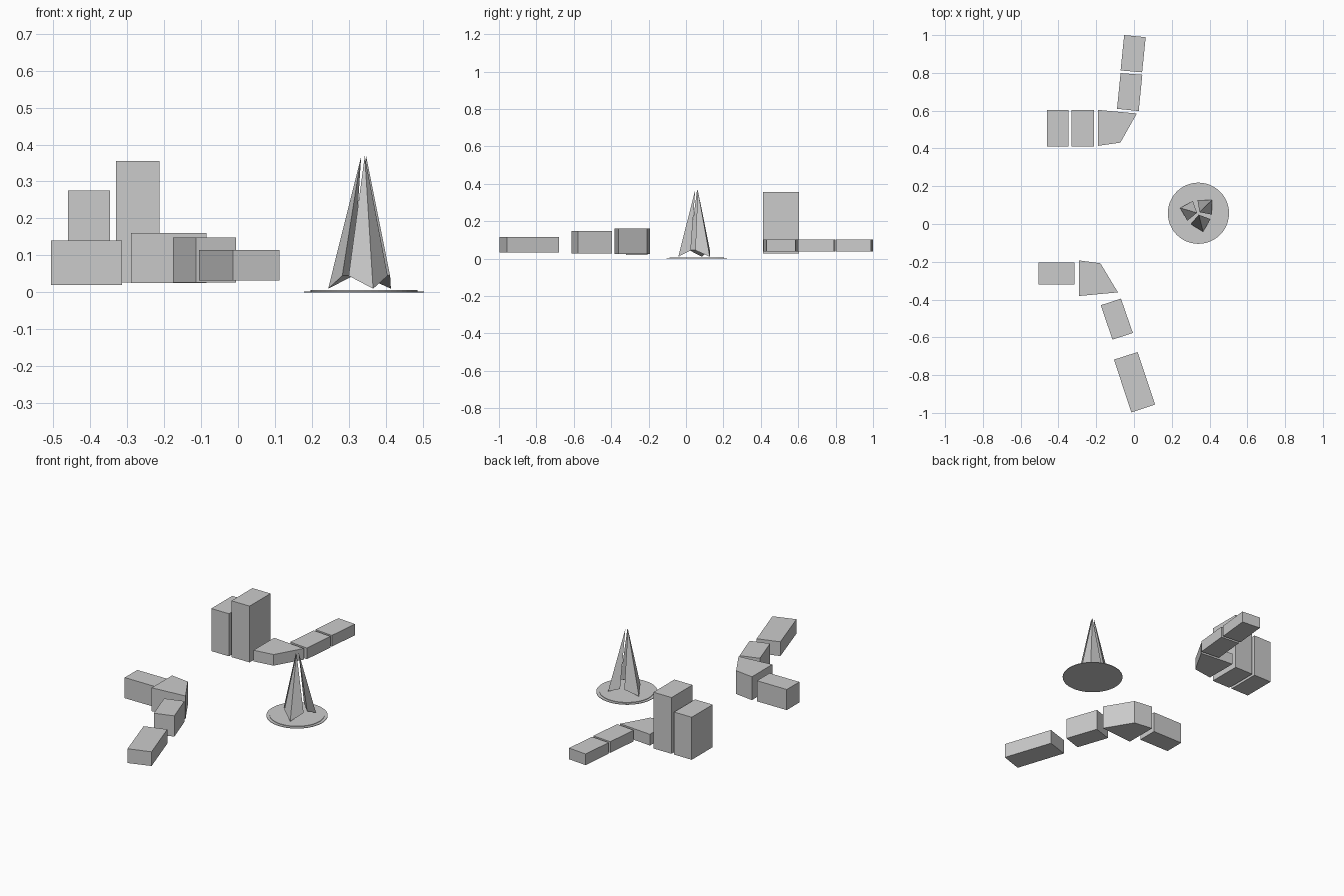
import bpy, bmesh
from math import cos, sin, radians

if "Cube" in bpy.data.objects:
    bpy.data.objects.remove(bpy.data.objects["Cube"])


def mesh_object(name, bm):
    bmesh.ops.recalc_face_normals(bm, faces=bm.faces)
    mesh = bpy.data.meshes.new(name)
    bm.to_mesh(mesh)
    bm.free()
    obj = bpy.data.objects.new(name, mesh)
    bpy.context.collection.objects.link(obj)
    return obj


def prism(name, outline, z0, z1):
    """Extrude a plan outline from z0 up to z1."""
    bm = bmesh.new()
    low = [bm.verts.new((x, y, z0)) for x, y in outline]
    high = [bm.verts.new((x, y, z1)) for x, y in outline]
    bm.faces.new(low)
    bm.faces.new(high)
    n = len(outline)
    for i in range(n):
        j = (i + 1) % n
        bm.faces.new((low[i], low[j], high[j], high[i]))
    return mesh_object(name, bm)


def rect(x0, x1, y0, y1):
    return [(x0, y0), (x1, y0), (x1, y1), (x0, y1)]


# Southern row of blocks
prism("south_block_end", rect(-0.506, -0.314, -0.321, -0.205), 0.02, 0.14)
prism("south_block_corner",
      [(-0.29, -0.193), (-0.178, -0.208), (-0.085, -0.362), (-0.29, -0.381)], 0.025, 0.161)
prism("south_block_middle",
      [(-0.176, -0.43), (-0.069, -0.395), (-0.006, -0.577), (-0.114, -0.612)], 0.027, 0.148)
prism("south_block_outer",
      [(-0.106, -0.718), (0.019, -0.678), (0.112, -0.956), (-0.014, -0.998)], 0.032, 0.115)

# Northern towers and low row
prism("north_tower_short", rect(-0.46, -0.346, 0.411, 0.604), 0.027, 0.275)
prism("north_tower_tall", rect(-0.33, -0.213, 0.411, 0.604), 0.027, 0.355)
prism("north_block_corner",
      [(-0.19, 0.604), (0.015, 0.585), (-0.072, 0.431), (-0.19, 0.414)], 0.038, 0.103)
prism("north_block_middle",
      [(-0.071, 0.799), (0.044, 0.79), (0.025, 0.598), (-0.09, 0.61)], 0.038, 0.103)
prism("north_block_outer",
      [(-0.052, 1.0), (0.062, 0.989), (0.043, 0.803), (-0.071, 0.813)], 0.038, 0.103)

# Round plaza with a thin raised step
CX, CY = 0.341, 0.057
for name, r, z0, z1 in (("plaza_disc", 0.162, 0.0, 0.003),
                        ("plaza_step", 0.145, 0.003, 0.006)):
    circle = [(CX + r * cos(radians(a)), CY + r * sin(radians(a)))
              for a in [i * 7.5 for i in range(48)]]
    prism(name, circle, z0, z1)

# Spire: three leaning tetrahedral shards around the centre
for k in range(3):
    heading = 44 + 120 * k
    bm = bmesh.new()

    def point(r, turn, z):
        a = radians(heading + turn)
        return bm.verts.new((CX + r * cos(a), CY + r * sin(a), z))

    foot = point(0.101, 0, 0.01)
    left, right = point(0.071, 50, 0.045), point(0.071, -50, 0.045)
    tip = point(0.008, 0, 0.369)
    for tri in ((foot, left, tip), (foot, right, tip), (left, right, tip), (foot, left, right)):
        bm.faces.new(tri)
    mesh_object(f"spire_shard_{k + 1}", bm)
